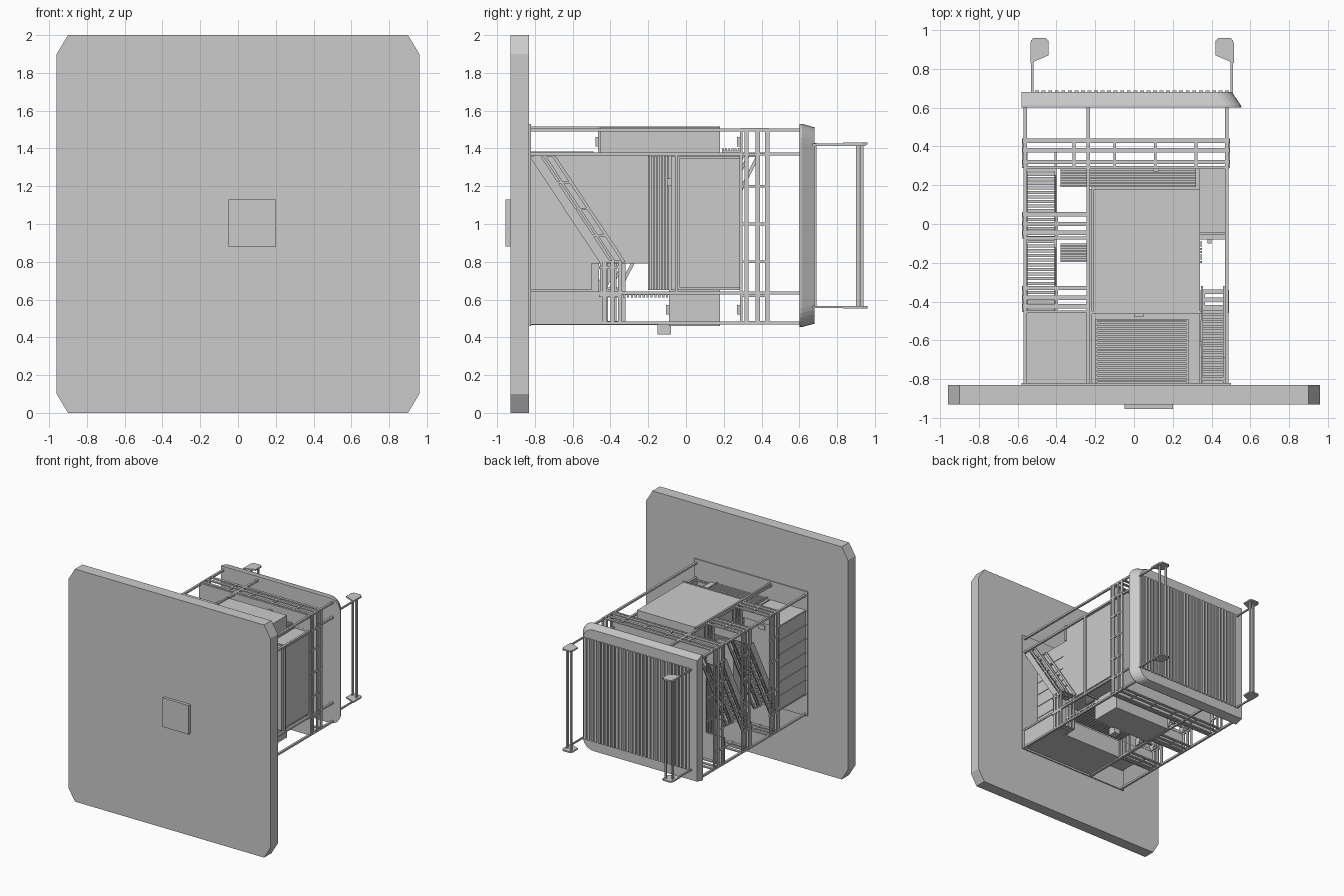
import bpy, bmesh, math
from mathutils import Vector

cube = bpy.data.objects.get("Cube")
if cube:
    bpy.data.objects.remove(cube)

grey = bpy.data.materials.new("plain_grey")
grey.use_nodes = True
COLOUR = (0.6, 0.6, 0.6, 1)
grey.diffuse_color = COLOUR
grey.node_tree.nodes["Principled BSDF"].inputs["Base Color"].default_value = COLOUR


def finish(name, bm):
    bmesh.ops.recalc_face_normals(bm, faces=bm.faces)
    mesh = bpy.data.meshes.new(name)
    bm.to_mesh(mesh)
    bm.free()
    mesh.materials.append(grey)
    obj = bpy.data.objects.new(name, mesh)
    bpy.context.collection.objects.link(obj)
    return obj


def add_box(bm, x, y, z):
    verts = bmesh.ops.create_cube(bm, size=1)["verts"]
    for v in verts:
        v.co = Vector([(a + b) / 2 + c * (b - a) for c, (a, b) in zip(v.co, (x, y, z))])


def boxes(name, *parts):
    bm = bmesh.new()
    for part in parts:
        add_box(bm, *part)
    return finish(name, bm)


def loft(name, rings):
    """Closed solid through matching rings of points."""
    bm = bmesh.new()
    rows = [[bm.verts.new(p) for p in ring] for ring in rings]
    n = len(rows[0])
    for a, b in zip(rows, rows[1:]):
        for i in range(n):
            bm.faces.new((a[i], a[(i + 1) % n], b[(i + 1) % n], b[i]))
    bm.faces.new(rows[0])
    bm.faces.new(rows[-1])
    return finish(name, bm)


def steps(a, b, n):
    return [a + (b - a) * i / (n - 1) for i in range(n)]


def around(c, half):
    return (c - half, c + half)


def ribs(name, axis, along, across, n, fixed, size):
    """Parallel slats; axis says which coordinate they are spaced along."""
    parts = []
    for c in steps(*across, n):
        slat = {axis: around(c, size), **along, **fixed}
        parts.append((slat["x"], slat["y"], slat["z"]))
    return boxes(name, *parts)


def railing(name, x, z, levels, xs, zs, t=0.011):
    """Rails around a rectangle with posts at xs and zs."""
    parts = []
    for y in levels:
        parts += [(x, around(y, t), around(c, 0.005)) for c in z]
        parts += [(around(c, 0.005), around(y, t), z) for c in x]
    tall = (levels[0] - 0.03, levels[-1] + 0.01)
    parts += [(around(p, 0.007), tall, around(c, 0.007)) for p in xs for c in z]
    parts += [(around(c, 0.007), tall, around(p, 0.007)) for p in zs for c in x]
    return boxes(name, *parts)


def stair(name, x, start, end, n, width):
    """Treads, two stringers and sloping handrails along a flight in y and z."""
    (ya, za), (yb, zb) = start, end
    boxes(name + "_treads", *[(x, around(y, width / 2.5), around(z, 0.006))
                              for y, z in zip(steps(ya, yb, n), steps(za, zb, n))])
    for side, c in zip(("inner", "outer"), x):
        for label, shift, w in (("stringer", 0, 0.03), ("lower_rail", 0.05, 0.008), ("rail", 0.1, 0.01)):
            rings = [[(c + d, y + shift + s, z) for y, z, s in
                      ((ya, za, -w), (ya, za, w), (yb, zb, w), (yb, zb, -w))] for d in (-0.005, 0.005)]
            loft(f"{name}_{side}_{label}", rings)
        boxes(f"{name}_{side}_posts", *[(around(c, 0.005), (y, y + 0.1), around(z, 0.005))
                                        for y, z in zip(steps(ya, yb, 5), steps(za, zb, 5))])


# Ground plate with clipped corners, small tile beneath and floor sheet
corners = [(-.96, .1), (-.9, 0), (.9, 0), (.96, .1), (.96, 1.9), (.9, 2), (-.9, 2), (-.96, 1.9)]
loft("base_plate", [[(x, y, z) for x, z in corners] for y in (-.93, -.83)])
boxes("base_tile", ((-.05, .2), (-.955, -.93), (.88, 1.13)))
boxes("floor_sheet", ((-.58, .5), (-.83, -.82), (.46, 1.53)))

# Main volumes
boxes("lower_core", ((-.22, .34), (-.83, -.2), (.79, 1.37)), ((-.22, .34), (-.83, -.5), (.65, .79)))
boxes("upper_core", ((-.22, .34), (-.2, .29), (.65, 1.37)))
boxes("top_bay", ((-.21, .34), (-.46, .18), (1.37, 1.51)))
boxes("top_bay_eave", ((-.22, .35), (-.465, -.45), (1.37, 1.515)))
boxes("bottom_bay", ((-.21, .34), (-.09, .18), (.46, .65)))
boxes("bottom_shop", ((-.22, .48), (-.83, -.45), (.475, .63)))
boxes("left_room", ((.34, .47), (-.08, .29), (.65, 1.36)))
boxes("right_room", ((-.565, -.23), (-.83, -.46), (.64, 1.37)))
boxes("left_wall_panels", ((.47, .478), (-.035, .285), (.665, 1.35)))
boxes("edge_strips", *[(around(-.225, .008), (-.83, .18), around(z, .006)) for z in (.47, 1.51)])

# Siding seams
boxes("siding_seams", *[((-.57, -.565), (-.83, -.46), around(z, .004)) for z in steps(.65, 1.36, 7)],
      *[((.34, .345), (-.83, -.5), around(z, .004)) for z in steps(.8, 1.24, 5)])

# Shutter and louvres
boxes("shutter_frame", ((-.2, -.19), (-.82, -.49), (1.37, 1.385)), ((.27, .28), (-.82, -.49), (1.37, 1.385)),
      ((-.2, .28), (-.5, -.49), (1.37, 1.385)))
ribs("shutter_slats", "y", {"x": (-.19, .27)}, (-.81, -.51), 16, {"z": (1.37, 1.378)}, .006)
boxes("top_awning", ((-.38, .32), (.19, .285), (1.37, 1.39)))
ribs("top_awning_slats", "y", {"x": (-.38, .32)}, (.195, .28), 6, {"z": (1.39, 1.4)}, .005)
ribs("left_louvre", "y", {"z": (.65, 1.36)}, (-.195, -.095), 7, {"x": (.34, .352)}, .005)
boxes("right_awning", ((-.38, -.22), (-.195, -.1), (.7, 1.3)))
ribs("right_awning_slats", "y", {"x": (-.38, -.24)}, (-.19, -.105), 6, {"z": (.69, 1.31)}, .005)
boxes("bottom_awning", ((-.2, .34), (-.42, -.09), (.625, .64)))
ribs("bottom_awning_ribs", "y", {"x": (-.2, .34)}, (-.41, -.1), 16, {"z": (.612, .625)}, .006)

# Columns and beams carrying the roof
posts = [(.478, z) for z in (.475, .635, 1.37, 1.497)]
posts += [(x, z) for x in (-.56, -.235) for z in (.475, 1.497)]
boxes("columns", *[(around(x, .009), (-.83, .61), around(z, .008)) for x, z in posts])
boxes("floor_beams", *[(around(.48, .008), around(y, .008), (.64, 1.37)) for y in (-.05, .29)],
      *[((.34, .486), around(y, .006), around(z, .006)) for y in (-.05, .29) for z in (.64, 1.37)])

# Decks: strips leave stair wells open
boxes("top_deck", ((-.22, .49), (.285, .3), (.475, 1.505)), ((-.4, -.22), (.285, .3), (.475, 1.505)),
      ((-.57, -.4), (.285, .3), (1.3, 1.505)), ((-.57, -.4), (.285, .3), (.475, .7)))
for name, y in (("middle_deck", -.08), ("lower_deck", -.46)):
    boxes(name, ((-.4, -.22), (y, y + .015), (.475, .64)), ((-.57, -.4), (y, y + .015), (.475, .68)),
          ((-.57, -.22), (y, y + .015), (1.36, 1.505)))
boxes("left_landing", ((.34, .48), (-.455, -.44), (.475, .8)))

# Railings
railing("top_railing", (-.57, .488), (.48, 1.5), (.32, .38, .43),
        (-.56, -.31, -.1, .11, .32, .48), (.62, .8, 1, 1.2, 1.37))
for name, y in (("middle_railing", 0), ("lower_railing", -.38)):
    railing(name, (-.57, -.225), (.48, 1.5), (y - .045, y, y + .05), (-.56, -.4, -.23), (.65, .85, 1.1, 1.3))
railing("landing_railing", (.35, .483), (.48, .8), (-.43, -.39, -.35), (.36, .47), (.62, .77))

# Stairs
stair("upper_stair", (-.555, -.405), (.28, 1.36), (-.07, .66), 16, .02)
stair("lower_stair", (-.555, -.405), (-.09, 1.36), (-.45, .66), 16, .02)
stair("left_stair", (.35, .465), (-.8, 1.36), (-.43, .8), 16, .02)


# Roof: square on one side, rounded and flared on the other
def roof_ring(y, x1, z0, z1, r=.1):
    arc = [math.radians(a) for a in steps(0, 90, 7)]
    pts = [(-.58, z1), (-.58, z0)]
    pts += [(x1 - r + r * math.sin(a), z0 + r - r * math.cos(a)) for a in arc]
    pts += [(x1 - r + r * math.cos(a), z1 - r + r * math.sin(a)) for a in arc]
    return [(x, y, z) for x, z in pts]


loft("roof", [roof_ring(.6, .555, .455, 1.53), roof_ring(.615, .55, .455, 1.53), roof_ring(.68, .505, .472, 1.512)])
ribs("roof_corrugation", "x", {"z": (.555, 1.43)}, (-.5, .48), 30, {"y": (.678, .69)}, .01)

# Roof frames with end brackets
for name, s in (("right_frame", -1), ("left_frame", 1)):
    wide = sorted((s * .5 - .01, s * .5 - .01 - s * .08))
    c = s * .5 - .01
    boxes(name + "_posts", *[(around(c + s * .015, .006), (.67, .95), around(z, .006)) for z in (.56, 1.42)])
    outline = [(c + s * .025, .83), (c - s * .07, .87), (c - s * .07, .945), (c - s * .055, .96),
               (c + s * .01, .96), (c + s * .025, .935)]
    for end, z in (("lower", .553), ("upper", 1.42)):
        loft(f"{name}_{end}_bracket", [[(x, y, z + d) for x, y in outline] for d in (0, .012)])
    boxes(name + "_bars", *[(around(x, .006), around(y, .009), (.56, 1.42))
                            for x, y in ((c, .91), (c - s * .05, .93))])

# Wall lamps and a hanging unit
lamps = [((-.43, -.37), (-.46, -.45), (1.3, 1.34)), ((.38, .4), (-.1, -.08), (1.2, 1.24)),
         ((0, .05), (-.48, -.46), (1.41, 1.46)), ((0, .05), (-.105, -.09), (.52, .57)),
         ((.1, .13), (.27, .285), (1.41, 1.46)), ((.1, .13), (.27, .285), (.52, .57))]
boxes("wall_lamps", *lamps)
boxes("hanging_unit", ((.08, .14), (-.15, -.08), (.415, .48)))
